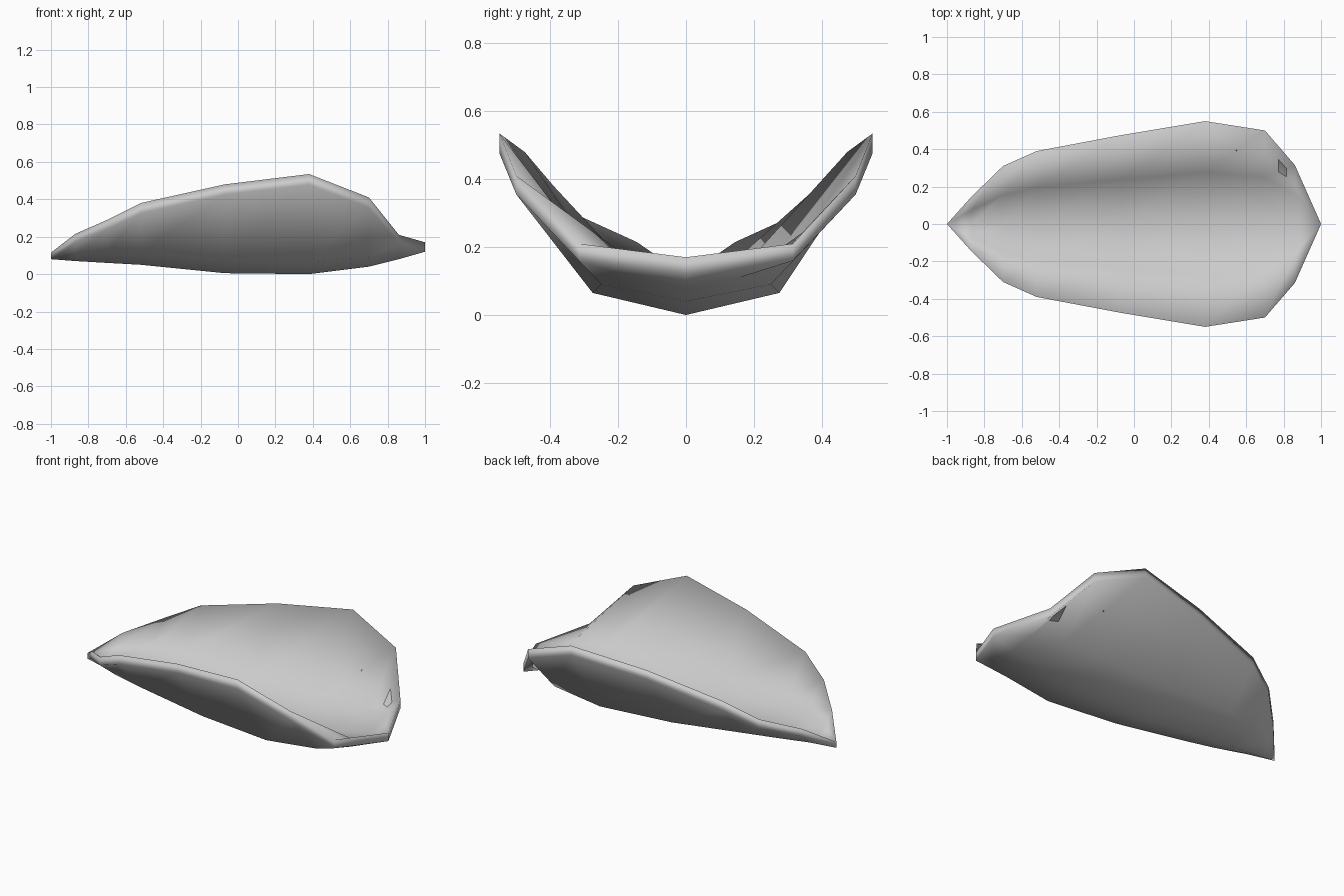
import bpy
import bmesh

cube = bpy.data.objects.get("Cube")
if cube:
    bpy.data.objects.remove(cube, do_unlink=True)

# Leaf stations: x, half width, underside height at rib, fold and rim, thickness
STATIONS = [
    (-1.00, 0.00, 0.08, 0.08, 0.08, 0.035),
    (-0.87, 0.145, 0.07, 0.105, 0.17, 0.045),
    (-0.70, 0.31, 0.06, 0.12, 0.24, 0.05),
    (-0.52, 0.39, 0.05, 0.115, 0.325, 0.055),
    (-0.07, 0.475, 0.005, 0.075, 0.425, 0.055),
    (0.38, 0.55, 0.00, 0.065, 0.477, 0.058),
    (0.70, 0.50, 0.04, 0.09, 0.355, 0.055),
    (0.86, 0.315, 0.08, 0.11, 0.16, 0.05),
    (1.00, 0.00, 0.12, 0.12, 0.12, 0.05),
]


def section(bm, x, half, rib, fold, rim, lift):
    """One cross-section row; the tips collapse to a single point."""
    if half == 0:
        return [bm.verts.new((x, 0, rib + lift))] * 5
    heights = (rim, fold, rib, fold, rim)
    return [bm.verts.new((x, half * (i - 2) / 2, z + lift))
            for i, z in enumerate(heights)]


def skin(bm, rows, flip):
    """Bridge successive rows, dropping repeated points at the tips."""
    for a, b in zip(rows, rows[1:]):
        for i in range(4):
            loop = list(dict.fromkeys((a[i], b[i], b[i + 1], a[i + 1])))
            bm.faces.new(loop[::-1] if flip else loop)


bm = bmesh.new()
upper = [section(bm, *s) for s in STATIONS]
lower = [section(bm, *s[:5], 0) for s in STATIONS]
skin(bm, upper, False)
skin(bm, lower, True)

# Rim wall around both long edges
for k in (0, 4):
    for u0, u1, l0, l1 in zip(upper, upper[1:], lower, lower[1:]):
        bm.faces.new((u0[k], u1[k], l1[k], l0[k]))
bmesh.ops.recalc_face_normals(bm, faces=bm.faces)

mesh = bpy.data.meshes.new("leaf")
bm.to_mesh(mesh)
bm.free()
mesh.shade_smooth()
leaf = bpy.data.objects.new("leaf", mesh)
bpy.context.collection.objects.link(leaf)

# Plain grey surface
grey = bpy.data.materials.new("light grey")
grey.use_nodes = True
color = (0.6, 0.6, 0.6, 1)
grey.diffuse_color = color
grey.node_tree.nodes["Principled BSDF"].inputs["Base Color"].default_value = color
mesh.materials.append(grey)
